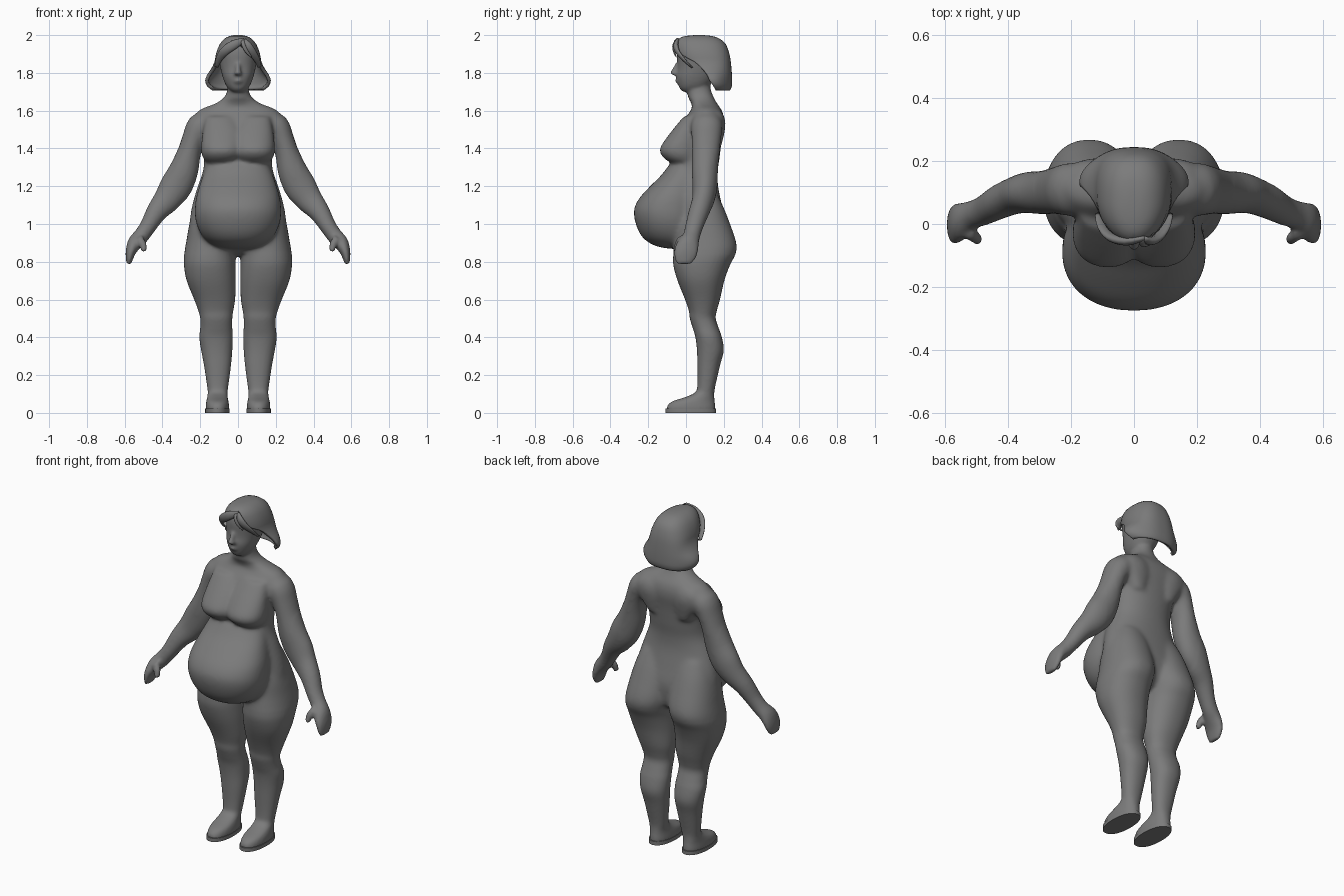
import bpy, bmesh, math
from mathutils import Vector

grey = bpy.data.materials.new("plain_grey")
grey.diffuse_color = (0.2, 0.2, 0.2, 1)


def finish(name, bm):
    bmesh.ops.recalc_face_normals(bm, faces=bm.faces)
    me = bpy.data.meshes.new(name)
    bm.to_mesh(me)
    bm.free()
    me.materials.append(grey)
    me.polygons.foreach_set("use_smooth", [True] * len(me.polygons))
    ob = bpy.data.objects.new(name, me)
    bpy.context.collection.objects.link(ob)
    return ob


def smooth_rows(rows, k=4):
    """Catmull-Rom rows in between the given ones."""
    out = []
    for i in range(len(rows) - 1):
        p = [rows[max(i - 1, 0)], rows[i], rows[i + 1], rows[min(i + 2, len(rows) - 1)]]
        for t in (j / k for j in range(k)):
            out.append([.5 * (2 * b + (c - a) * t + (2 * a - 5 * b + 4 * c - d) * t * t
                              + (3 * b - a - 3 * c + d) * t ** 3) for a, b, c, d in zip(*p)])
    return out + [list(rows[-1])]


def bulge(x, p):
    return math.copysign(abs(x) ** (2 / p), x)


def loft(bm, rings, n=40, p=2.2):
    """Closed skin over rings given as (centre, u axis, v axis)."""
    loops = []
    for c, u, v in rings:
        loops.append([bm.verts.new(c + u * bulge(math.cos(a), p) + v * bulge(math.sin(a), p))
                      for a in (2 * math.pi * i / n for i in range(n))])
    for a, b in zip(loops, loops[1:]):
        for i in range(n):
            j = (i + 1) % n
            bm.faces.new((a[i], a[j], b[j], b[i]))
    bm.faces.new(loops[0])
    bm.faces.new(loops[-1])


def level(z, x0, x1, y0, y1):
    return (Vector(((x0 + x1) / 2, (y0 + y1) / 2, z)),
            Vector(((x1 - x0) / 2, 0, 0)), Vector((0, (y1 - y0) / 2, 0)))


def stack(bm, rows, s=0):
    """Horizontal rings: centred (z, half width, front, back) or sided (z, inner, outer, front, back)."""
    rows = smooth_rows(rows)
    if s:
        loft(bm, [level(z, s * a, s * b, f, k) for z, a, b, f, k in rows])
    else:
        loft(bm, [level(z, -w, w, f, k) for z, w, f, k in rows])


def limb(bm, pts, s, n=24):
    """Tube through (x, y, z, radius across, radius along y)."""
    pts = smooth_rows(pts, 3)
    rings = []
    for i, (x, y, z, r, ry) in enumerate(pts):
        a, b = pts[max(i - 1, 0)], pts[min(i + 1, len(pts) - 1)]
        d = Vector((b[0] - a[0], 0, b[2] - a[2])).normalized()
        rings.append((Vector((s * x, y, z)), Vector((s * d.z, 0, -d.x)) * r, Vector((0, ry, 0))))
    loft(bm, rings, n, 2)


bm = bmesh.new()
# torso and neck
stack(bm, [(.83, .1, .02, .14), (.86, .2, -.03, .18), (.9, .25, -.06, .2), (1.0, .257, -.06, .21),
           (1.1, .243, -.06, .19), (1.2, .214, -.07, .17), (1.28, .186, -.08, .168), (1.35, .18, -.07, .178),
           (1.45, .19, -.05, .19), (1.53, .21, -.02, .203), (1.58, .222, .01, .198), (1.61, .195, .03, .185),
           (1.635, .128, .03, .167), (1.67, .074, .012, .147), (1.72, .055, .005, .13), (1.8, .055, .01, .13)])
# belly
stack(bm, [(z, w, f, .1) for z, w, f in
           [(.868, .06, -.075), (.88, .115, -.15), (.91, .165, -.21), (.95, .198, -.245), (1.0, .22, -.266),
            (1.05, .229, -.276), (1.09, .228, -.272), (1.14, .222, -.245), (1.2, .205, -.19), (1.26, .185, -.13),
            (1.32, .16, -.085)]])
# head
stack(bm, [(1.7, .03, -.015, .06), (1.715, .05, -.032, .1), (1.74, .067, -.042, .13), (1.78, .082, -.05, .16),
           (1.82, .092, -.045, .18), (1.85, .098, -.045, .195), (1.9, .103, -.048, .2), (1.94, .095, -.04, .19),
           (1.965, .07, -.01, .16)])
# nose and lips
stack(bm, [(1.785, .018, -.06, -.03), (1.798, .02, -.086, -.03), (1.815, .014, -.077, -.03), (1.85, .011, -.057, -.03)])
stack(bm, [(1.744, .012, -.05, -.03), (1.757, .024, -.058, -.03), (1.768, .012, -.053, -.03)])
for s in (-1, 1):
    # chest
    stack(bm, [(1.318, .03, .15, -.06, .08), (1.335, -.005, .177, -.1, .08), (1.365, -.025, .192, -.132, .08),
               (1.395, -.03, .196, -.14, .08), (1.43, -.03, .194, -.122, .08), (1.5, -.02, .185, -.07, .08),
               (1.57, .02, .17, -.012, .08)], s)
    # shoulder blades
    stack(bm, [(1.4, .06, .14, .1, .185), (1.5, .03, .2, .1, .207), (1.56, .03, .21, .1, .206), (1.6, .06, .18, .1, .185)], s)
    # hips, legs and feet
    stack(bm, [(1.16, .03, .2, .02, .165), (1.08, .01, .236, -.03, .203), (1.0, .0, .258, -.055, .234),
               (.92, .0, .272, -.06, .262), (.87, .006, .281, -.065, .27), (.83, .012, .286, -.068, .258),
               (.78, .013, .286, -.067, .232),
               (.7, .012, .272, -.045, .203), (.6, .015, .232, -.005, .18), (.54, .025, .21, .015, .163),
               (.5, .03, .2, .02, .157), (.45, .03, .2, .035, .173), (.4, .027, .205, .05, .19),
               (.33, .03, .195, .058, .2), (.25, .037, .18, .06, .18), (.15, .05, .165, .06, .157),
               (.11, .055, .16, .05, .15), (.085, .055, .163, 0, .15), (.06, .05, .168, -.075, .152),
               (.035, .047, .171, -.1, .155), (.01, .047, .171, -.103, .155)], s)
    # arms with hands
    limb(bm, [(.14, .11, 1.56, .05, .07), (.2, .11, 1.52, .07, .085), (.235, .108, 1.45, .062, .079),
              (.258, .105, 1.38, .063, .074), (.288, .1, 1.28, .079, .07), (.33, .1, 1.195, .086, .066),
              (.375, .092, 1.13, .073, .06), (.43, .07, 1.065, .056, .056), (.475, .045, .99, .044, .049),
              (.51, .03, .94, .042, .046), (.545, .01, .9, .04, .058), (.567, 0, .855, .028, .064),
              (.575, -.005, .815, .019, .055), (.578, -.01, .788, .012, .038)], s)
    # thumbs
    limb(bm, [(.53, -.02, .925, .026, .026), (.505, -.042, .893, .021, .02), (.496, -.052, .855, .015, .015)], s, 12)
raw = finish("body_parts", bm)
rm = raw.modifiers.new("Fuse", 'REMESH')
rm.mode = 'VOXEL'
rm.voxel_size = .008
fused = bpy.data.meshes.new_from_object(raw.evaluated_get(bpy.context.evaluated_depsgraph_get()))
bpy.data.objects.remove(raw)

# one fused skin, softened most where the trunk parts meet
bm = bmesh.new()
bm.from_mesh(fused)
body = finish("body", bm)
trunk = body.vertex_groups.new(name="trunk")
trunk.add([v.index for v in body.data.vertices if abs(v.co.x) < .32 and .84 < v.co.z < 1.66], 1, 'REPLACE')
for group, times in (("trunk", 30), ("", 7)):
    sm = body.modifiers.new("Soften", 'SMOOTH')
    sm.factor, sm.iterations, sm.vertex_group = .5, times, group

# flat soles
for s, side in ((-1, "right"), (1, "left")):
    bm = bmesh.new()
    loft(bm, [level(z, s * .045, s * .174, -.108, .16) for z in (0, .022)])
    sole = finish(side + "_sole", bm)
    bpy.context.view_layer.objects.active = sole
    sole.select_set(True)
    bpy.ops.object.shade_smooth_by_angle()
    sole.select_set(False)

# bobbed hair: (z, side width, back width, front, back, half opening at the face in degrees)
rows = [(2.0, .02, .02, .05, .09, 0), (1.995, .045, .045, -.005, .14, 0), (1.98, .073, .073, -.04, .18, 0),
        (1.95, .098, .098, -.058, .212, 8), (1.9, .117, .12, -.056, .23, 36), (1.86, .124, .13, -.04, .237, 66),
        (1.82, .143, .134, -.02, .241, 80), (1.79, .163, .137, -.005, .243, 87), (1.76, .174, .138, .005, .244, 90),
        (1.73, .165, .136, .02, .243, 94), (1.708, .138, .128, .04, .234, 98)]
bm = bmesh.new()
n, prev = 48, None
for z, w, wb, f, b, gap in smooth_rows(rows, 2):
    g = math.radians(max(gap, 0))
    ring = []
    for i in range(n + 1):
        a = g + (2 * math.pi - 2 * g) * i / n
        sn, cs = math.sin(a), math.cos(a)
        p = 2.5 if cs < 0 else 2
        half = wb + (w - wb) * sn ** 4
        ring.append(bm.verts.new((half * bulge(sn, p), (f + b) / 2 - (b - f) / 2 * bulge(cs, p), z)))
    if prev:
        for i in range(n):
            bm.faces.new((prev[i], prev[i + 1], ring[i + 1], ring[i]))
    else:
        bm.faces.new(ring[:-1])
    prev = ring
bmesh.ops.remove_doubles(bm, verts=bm.verts, dist=.0005)
hair = finish("hair", bm)
# keep the shell facing outward so thickness grows inward
if max(hair.data.polygons, key=lambda q: q.center.z).normal.z < 0:
    hair.data.flip_normals()
so = hair.modifiers.new("Thickness", 'SOLIDIFY')
so.thickness, so.offset = .018, -1

# swept fringe locks
locks = [[(.035, -.045, 1.975, .012), (-.02, -.054, 1.95, .024), (-.07, -.043, 1.915, .024),
          (-.1, -.01, 1.875, .018), (-.115, .03, 1.83, .01)],
         [(.03, -.045, 1.975, .012), (.05, -.054, 1.945, .022), (.075, -.044, 1.91, .021),
          (.1, -.012, 1.87, .016), (.115, .03, 1.83, .01)],
         [(.025, -.05, 1.975, .008), (.028, -.066, 1.95, .01), (.045, -.064, 1.915, .009), (.07, -.052, 1.885, .004)]]
bm = bmesh.new()
for lock in locks:
    limb(bm, [(x, y, z, r, r * .6) for x, y, z, r in lock], 1, 14)
finish("fringe", bm)
